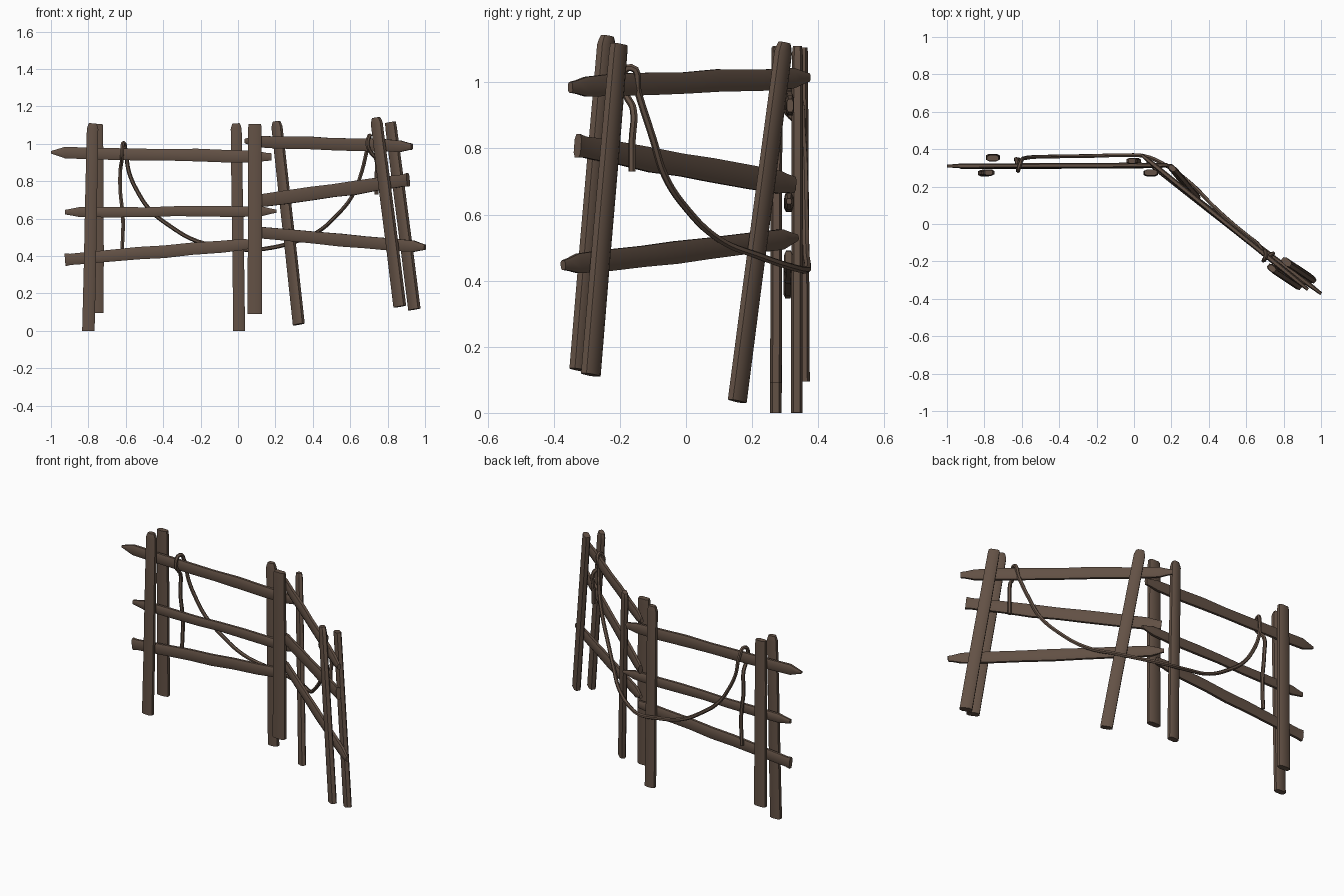
import bpy, bmesh, math, random
from mathutils import Vector

if "Cube" in bpy.data.objects:
    bpy.data.objects.remove(bpy.data.objects["Cube"])

random.seed(4)
wood = bpy.data.materials.new("weathered_brown_wood")
wood.diffuse_color = (0.125, 0.083, 0.060, 1)
wood.use_nodes = True
wood.node_tree.nodes["Principled BSDF"].inputs["Base Color"].default_value = wood.diffuse_color

LEFT = Vector((0, 1, 0))                      # facing of the straight panel
RIGHT = Vector((0.63, 0.77, 0)).normalized()  # facing of the angled panel


def finish(ob):
    bpy.ops.object.select_all(action='DESELECT')
    ob.select_set(True)
    bpy.context.view_layer.objects.active = ob
    bpy.ops.object.shade_smooth_by_angle(angle=math.radians(48))


def timber(name, p0, p1, facing, width, thick, stations):
    """Flattened eight-sided log; stations = (distance from start or -end, scale, sideways shift)."""
    p0, p1 = Vector(p0), Vector(p1)
    axis = (p1 - p0).normalized()
    length = (p1 - p0).length
    wide = facing.cross(axis).normalized()
    if abs(wide.z) > 0.5 and wide.z < 0:
        wide = -wide
    flat = axis.cross(wide).normalized()
    bm = bmesh.new()
    rings = []
    for dist, s, shift in stations:
        c = p0 + axis * (dist if dist >= 0 else length + dist) + wide * shift
        ring = []
        for i in range(8):
            a = math.pi / 8 + i * math.pi / 4
            u = math.copysign(abs(math.cos(a)) ** 0.65, math.cos(a))
            v = math.copysign(abs(math.sin(a)) ** 0.65, math.sin(a))
            ring.append(bm.verts.new(c + wide * u * s * width / 2 + flat * v * (0.4 + 0.6 * s) * thick / 2))
        rings.append(ring)
    for a, b in zip(rings, rings[1:]):
        for i in range(8):
            j = (i + 1) % 8
            bm.faces.new((a[i], a[j], b[j], b[i]))
    bm.faces.new(rings[0])
    bm.faces.new(rings[-1])
    bmesh.ops.recalc_face_normals(bm, faces=bm.faces)
    me = bpy.data.meshes.new(name)
    bm.to_mesh(me)
    bm.free()
    me.materials.append(wood)
    ob = bpy.data.objects.new(name, me)
    bpy.context.collection.objects.link(ob)
    finish(ob)


def post(name, bottom, top, facing, width=0.07, thick=0.037, crown=0.6):
    timber(name, bottom, top, facing, width, thick,
           [(0, 1, 0), (0.35, 0.98, 0.001), (0.7, 0.96, 0),
            (-0.03, 0.92, 0), (-0.012, (0.92 + crown) / 2, 0), (-1e-5, crown, 0)])


def rail(name, p0, p1, facing, width, tip0, tip1, thick=0.028):
    # hewn ends, with a gently uneven middle
    length = (Vector(p1) - Vector(p0)).length
    mid = [(length * f, random.uniform(0.93, 1.06), random.uniform(-.003, .003))
           for f in (0.2, 0.38, 0.52, 0.66, 0.82)]
    timber(name, p0, p1, facing, width, thick,
           [(0, tip0, 0), (0.03, (tip0 + 0.8) / 2, 0), (0.075, 0.95, 0)] + mid +
           [(-0.075, 0.92, 0), (-0.03, (tip1 + 0.75) / 2, 0), (-1e-5, tip1, 0)])


def rope(name, pts, radius=0.011):
    cu = bpy.data.curves.new(name, 'CURVE')
    cu.dimensions = '3D'
    cu.bevel_depth = radius
    cu.bevel_resolution = 1
    cu.resolution_u = 5
    cu.use_fill_caps = True
    sp = cu.splines.new('BEZIER')
    sp.bezier_points.add(len(pts) - 1)
    for bp, p in zip(sp.bezier_points, pts):
        bp.co = p
        bp.handle_left_type = bp.handle_right_type = 'AUTO'
    cu.materials.append(wood)
    ob = bpy.data.objects.new(name, cu)
    bpy.context.collection.objects.link(ob)
    bpy.ops.object.select_all(action='DESELECT')
    ob.select_set(True)
    bpy.context.view_layer.objects.active = ob
    bpy.ops.object.convert(target='MESH')
    finish(bpy.context.view_layer.objects.active)


# posts of the straight panel
post("left_front_post", (-0.80, 0.272, 0), (-0.777, 0.275, 1.11), LEFT)
post("left_back_post", (-0.755, 0.357, 0.095), (-0.755, 0.352, 1.105), LEFT, 0.078, crown=0.85)
post("middle_back_post", (0.006, 0.335, 0), (-0.01, 0.337, 1.11), LEFT, 0.067)
post("middle_front_post", (0.09, 0.272, 0.09), (0.09, 0.275, 1.105), LEFT, 0.083, crown=0.85)

# posts of the angled panel
post("corner_post", (0.325, 0.155, 0.035), (0.205, 0.298, 1.12), RIGHT, 0.07)
post("right_front_post", (0.865, -0.322, 0.13), (0.738, -0.238, 1.14), RIGHT, 0.075, 0.04)
post("right_back_post", (0.943, -0.288, 0.115), (0.815, -0.203, 1.115), RIGHT, 0.072, 0.04, 0.85)

# rails of the straight panel
rail("left_top_rail", (-1.0, 0.31, 0.955), (0.18, 0.315, 0.93), LEFT, 0.068, 0.2, 0.6)
rail("left_middle_rail", (-0.925, 0.31, 0.635), (0.205, 0.312, 0.64), LEFT, 0.058, 0.45, 0.3)
rail("left_lower_rail", (-0.925, 0.308, 0.38), (0.10, 0.31, 0.468), LEFT, 0.068, 1.05, 0.7)

# rails of the angled panel
rail("right_top_rail", (0.04, 0.37, 1.015), (0.93, -0.35, 0.985), RIGHT, 0.068, 0.4, 0.5)
rail("right_middle_rail", (0.08, 0.325, 0.69), (0.91, -0.328, 0.808), RIGHT, 0.076, 0.7, 1.0)
rail("right_lower_rail", (0.07, 0.335, 0.53), (1.0, -0.372, 0.447), RIGHT, 0.068, 0.3, 0.45)

# slack rope looped over both top rails
rope("hanging_rope", [
    (-0.62, 0.345, 0.42), (-0.615, 0.345, 0.60), (-0.63, 0.342, 0.76), (-0.628, 0.342, 0.87),
    (-0.622, 0.312, 0.905), (-0.62, 0.284, 0.945), (-0.612, 0.31, 1.005), (-0.60, 0.342, 0.955),
    (-0.583, 0.352, 0.85), (-0.54, 0.358, 0.75), (-0.47, 0.36, 0.647), (-0.37, 0.362, 0.565),
    (-0.22, 0.364, 0.48), (-0.05, 0.368, 0.445), (0.06, 0.362, 0.433), (0.15, 0.325, 0.44),
    (0.30, 0.22, 0.475), (0.42, 0.10, 0.525), (0.53, 0.0, 0.62), (0.61, -0.065, 0.72),
    (0.655, -0.10, 0.83), (0.69, -0.145, 0.97), (0.705, -0.166, 1.045), (0.692, -0.195, 1.0),
    (0.71, -0.178, 0.955), (0.738, -0.16, 0.92), (0.74, -0.163, 0.82), (0.74, -0.163, 0.73)])
